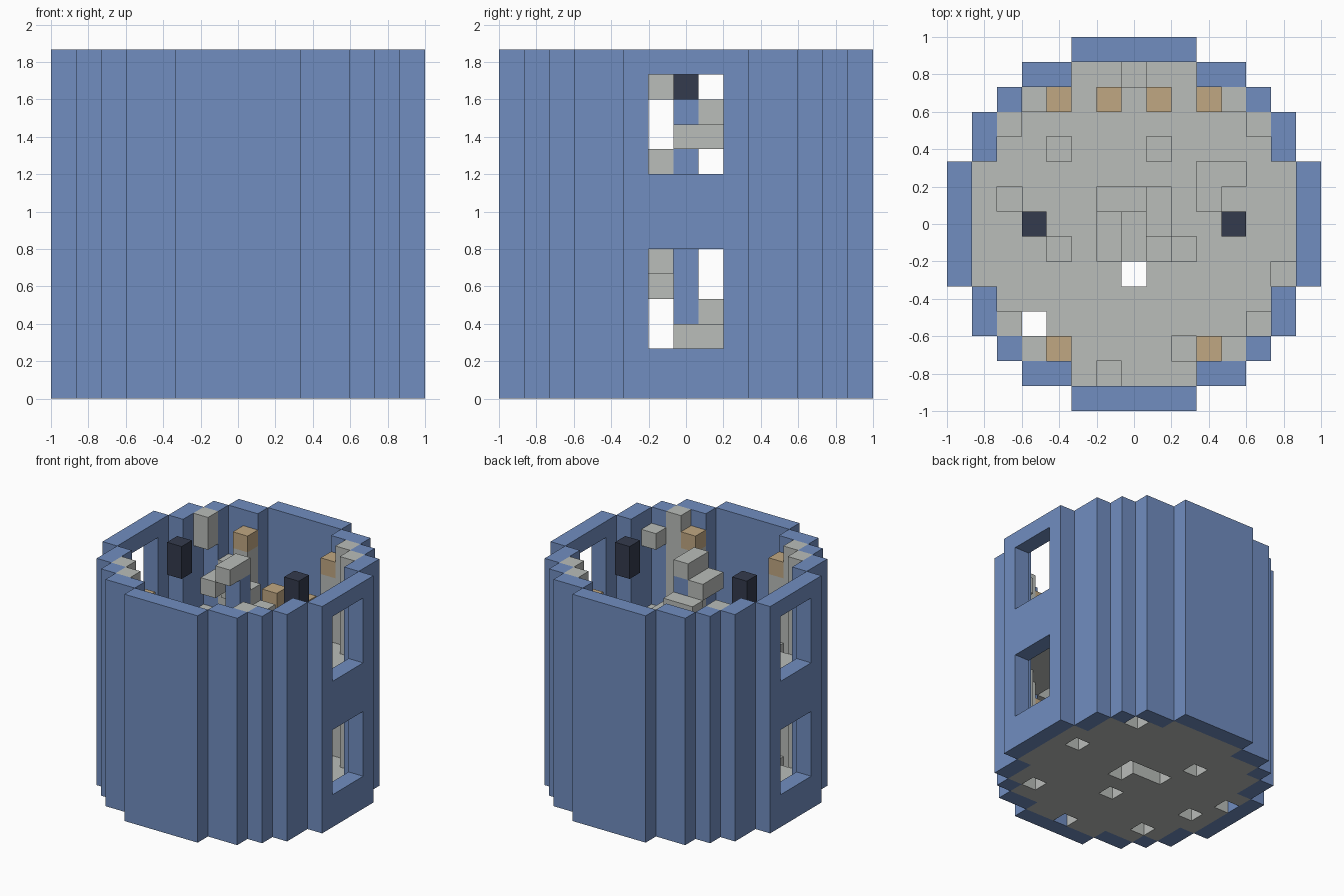
import bpy, bmesh
from mathutils import Vector

cube = bpy.data.objects.get("Cube")
if cube:
    bpy.data.objects.remove(cube, do_unlink=True)

U = 2 / 15          # block size
STOREY = 7          # blocks per storey
R = range(-7, 8)


def material(name, rgb):
    m = bpy.data.materials.new(name)
    m.use_nodes = True
    m.diffuse_color = (*rgb, 1)
    m.node_tree.nodes["Principled BSDF"].inputs["Base Color"].default_value = (*rgb, 1)
    return m


BLUE = material("slate_blue", (0.165, 0.27, 0.53))
GRAY = material("stone_gray", (0.49, 0.51, 0.49))
TAN = material("wood_tan", (0.53, 0.39, 0.225))
DARK = material("dark_iron", (0.034, 0.043, 0.075))

AXES = [Vector(v) for v in ((1, 0, 0), (0, 1, 0), (0, 0, 1))]


def blocks(name, cells, mat):
    """Build the outer skin of a set of unit blocks."""
    cells = set(cells)
    bm = bmesh.new()
    for c in cells:
        centre = Vector((c[0], c[1], c[2] + 0.5))
        for i in range(3):
            for s in (-1, 1):
                n = AXES[i] * s
                if (c[0] + int(n.x), c[1] + int(n.y), c[2] + int(n.z)) in cells:
                    continue
                a, b = AXES[(i + 1) % 3] / 2, AXES[(i + 2) % 3] * s / 2
                mid = centre + n / 2
                corners = (mid - a - b, mid + a - b, mid + a + b, mid - a + b)
                bm.faces.new([bm.verts.new(p * U) for p in corners])
    bmesh.ops.remove_doubles(bm, verts=bm.verts, dist=0.001)
    mesh = bpy.data.meshes.new(name)
    bm.to_mesh(mesh)
    bm.free()
    mesh.materials.append(mat)
    ob = bpy.data.objects.new(name, mesh)
    bpy.context.collection.objects.link(ob)
    return ob


def column(x, y, z0, z1):
    return [(x, y, z) for z in range(z0, z1 + 1)]


# Round plan: wall ring and interior
disc = {(x, y) for x in R for y in R if x * x + y * y <= 56}
inside = {(x, y) for x, y in disc if x * x + y * y <= 41}


# Outer wall with two windows on each side
def is_window(x, y, z):
    return abs(x) == 7 and abs(y) <= 1 and 2 <= z % STOREY <= 5


blocks("tower_wall", [(x, y, z) for x, y in disc - inside
                      for z in range(2 * STOREY) if not is_window(x, y, z)], BLUE)

# Worn floors with missing blocks
lower_gaps = {(4, 5), (5, 1), (4, -4), (-2, 3), (-5, -1), (-6, 1), (-4, -4), (0, -6),
              (1, 1), (1, 0), (0, 1), (-1, 1), (0, -2)}
upper_gaps = {(-3, 3), (1, 3), (-5, 1), (3, 2), (4, 2), (3, 1), (-3, -1), (6, -2),
              (-4, -4), (0, -2), (-1, -6), (2, -5), (0, 6), (1, -1), (2, -1),
              (1, 0), (1, 1), (-1, 0), (-1, -1)}
blocks("lower_floor", [(x, y, 0) for x, y in inside - lower_gaps], GRAY)
blocks("upper_floor", [(x, y, STOREY) for x, y in inside - upper_gaps], GRAY)

# Spiral stair around a central post
blocks("stair_post", column(0, 0, 1, 12), BLUE)
turn = [((-1, 0), (-1, -1)), ((0, -1), (1, -1)), ((1, 0), (1, 1)), ((0, 1), (-1, 1))]
steps = [(x, y, z) for z in range(1, 13) for x, y in turn[z % 4]
         if z != STOREY and (x, y, z) != (1, -1, 9)]
blocks("stair_steps", steps, GRAY)
blocks("stair_landing", [(0, 0, 13), (0, -1, 13)], GRAY)

# Corner pillars, partly broken, and wooden blocks on posts
pillars, wood = [], []
for base in (0, STOREY):
    for sx in (-1, 1):
        for sy in (-1, 1):
            for x, y in ((4, 5), (5, 4)):
                pillars += column(sx * x, sy * y, base + 1, base + 6)
            pillars += column(sx * 3, sy * 5, base + 1, base + 4)
            wood.append((sx * 3, sy * 5, base + 5))
        pillars.append((sx, 5, base + 1))
        wood.append((sx, 5, base + 2))
broken = set(column(-5, 4, 8, 11) + column(-4, 5, 11, 13) + [(5, -4, 13)]
             + column(5, -4, 8, 11) + column(-4, -4, 1, 6))
blocks("corner_pillars", set(pillars) - broken, GRAY)
blocks("wood_blocks", wood, TAN)

# Hanging lanterns
for side, x in (("left", 4), ("right", -4)):
    blocks(side + "_lantern", column(x, 0, 12, 13), DARK)
